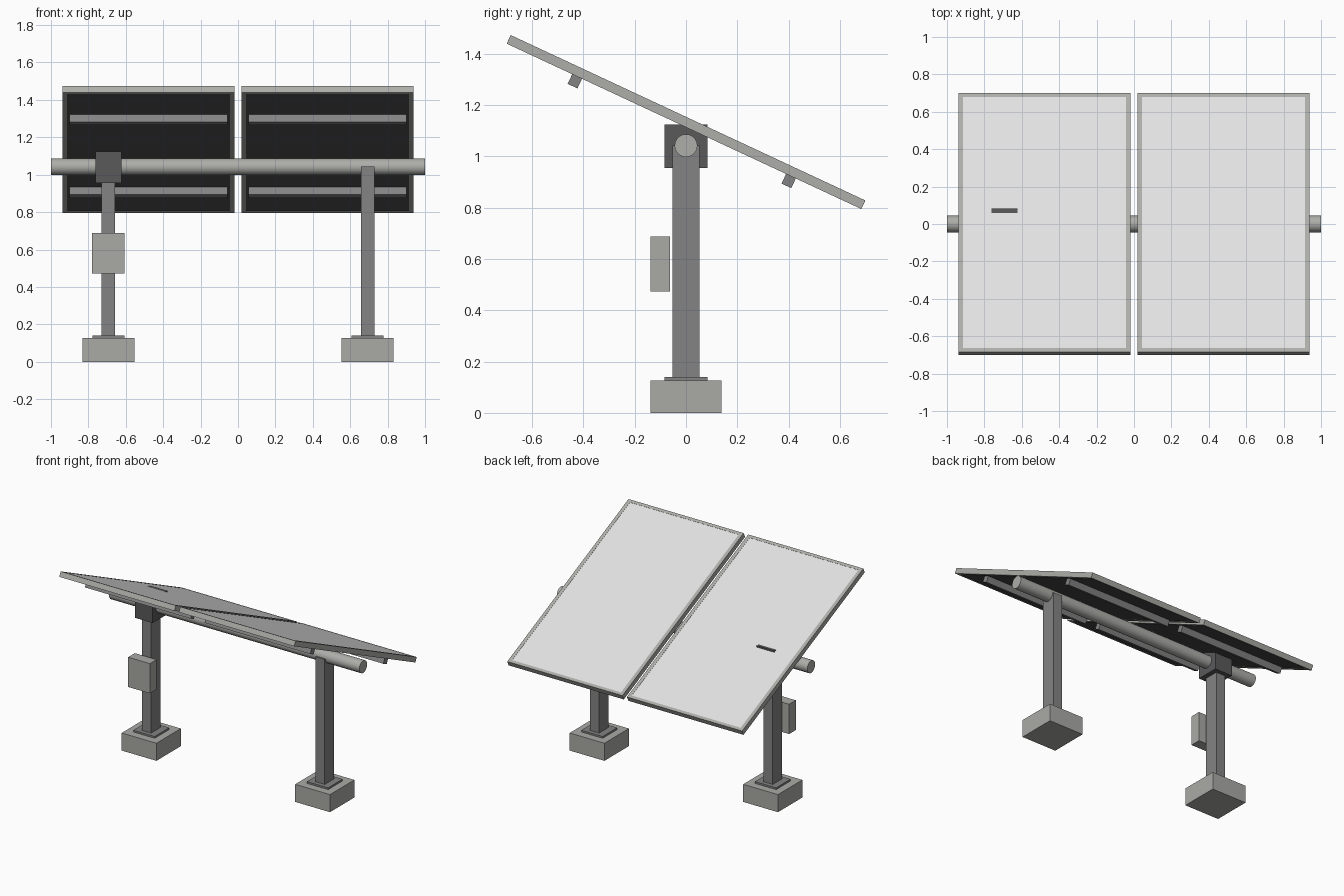
import bpy, math
from mathutils import Matrix, Vector

if "Cube" in bpy.data.objects:
    bpy.data.objects.remove(bpy.data.objects["Cube"])


def material(name, r, g, b):
    m = bpy.data.materials.new(name)
    m.diffuse_color = (r, g, b, 1)
    m.use_nodes = True
    m.node_tree.nodes["Principled BSDF"].inputs["Base Color"].default_value = m.diffuse_color
    return m


CONCRETE = material("light_grey", 0.40, 0.40, 0.38)
ALUMINIUM = material("aluminium_grey", 0.42, 0.42, 0.40)
STEEL = material("steel_grey", 0.23, 0.23, 0.23)
DARK = material("dark_grey", 0.10, 0.10, 0.105)
BACK = material("back_sheet_black", 0.085, 0.085, 0.085)
GLASS = material("pale_glass", 0.76, 0.76, 0.76)

# Panels are built flat, then tilted so that the face looks to the back
TILT = Matrix.Translation((0, 0, 1.134)) @ Matrix.Rotation(math.radians(-25), 4, 'X')


def box(name, lo, hi, mat, frame=Matrix()):
    lo, hi = Vector(lo), Vector(hi)
    bpy.ops.mesh.primitive_cube_add(size=1)
    ob = bpy.context.object
    ob.name = name
    size = hi - lo
    ob.data.transform(Matrix.Translation((lo + hi) / 2) @ Matrix.Diagonal((*size, 1)))
    ob.matrix_world = frame
    ob.data.materials.append(mat)
    return ob


# Supports: footing, base plate and post on each side
PX = 0.693
for side, s in (("left", -1), ("right", 1)):
    x = s * PX
    box(side + "_footing", (x - .139, -.139, 0), (x + .139, .139, .127), CONCRETE)
    box(side + "_base_plate", (x - .085, -.083, .127), (x + .085, .083, .14), STEEL)
    box(side + "_post", (x - .0365, -.0525, .14), (x + .0365, .0525, 1.043), STEEL)

# Drive housing and control box on the left post
box("drive_housing", (-PX - .07, -.083, .955), (-PX + .07, .083, 1.125), DARK)
box("control_box", (-PX - .087, -.139, .473), (-PX + .087, -.063, .688), CONCRETE)

# Torque tube
bpy.ops.mesh.primitive_cylinder_add(vertices=24, radius=.0445, depth=2,
                                    location=(0, 0, 1.042), rotation=(0, math.pi / 2, 0))
tube = bpy.context.object
tube.name = "torque_tube"
tube.data.materials.append(ALUMINIUM)
bpy.ops.object.shade_smooth_by_angle()

# Two framed panels with cross rails underneath
L, T, W = .763, .0185, .025
for side, s in (("left", -1), ("right", 1)):
    x0, x1 = sorted((s * .018, s * .938))
    box(side + "_panel_glass", (x0 + .02, -L + .015, .010), (x1 - .02, L - .015, .0172), GLASS, TILT)
    box(side + "_panel_back", (x0 + .02, -L + .015, -.0165), (x1 - .02, L - .015, .010), BACK, TILT)
    for edge, a, b in (("left", x0, x0 + W), ("right", x1 - W, x1)):
        box(f"{side}_panel_frame_{edge}", (a, -L, -T), (b, L, T), ALUMINIUM, TILT)
    for edge, a, b in (("high", -L, -L + .022), ("low", L - .022, L)):
        box(f"{side}_panel_frame_{edge}", (x0 + W, a, -T), (x1 - W, b, T), ALUMINIUM, TILT)
    for edge, y in (("high", -.46), ("low", .46)):
        box(f"{side}_rail_{edge}", (x0 + .038, y - .021, -.06), (x1 - .038, y + .021, -.0165), STEEL, TILT)
